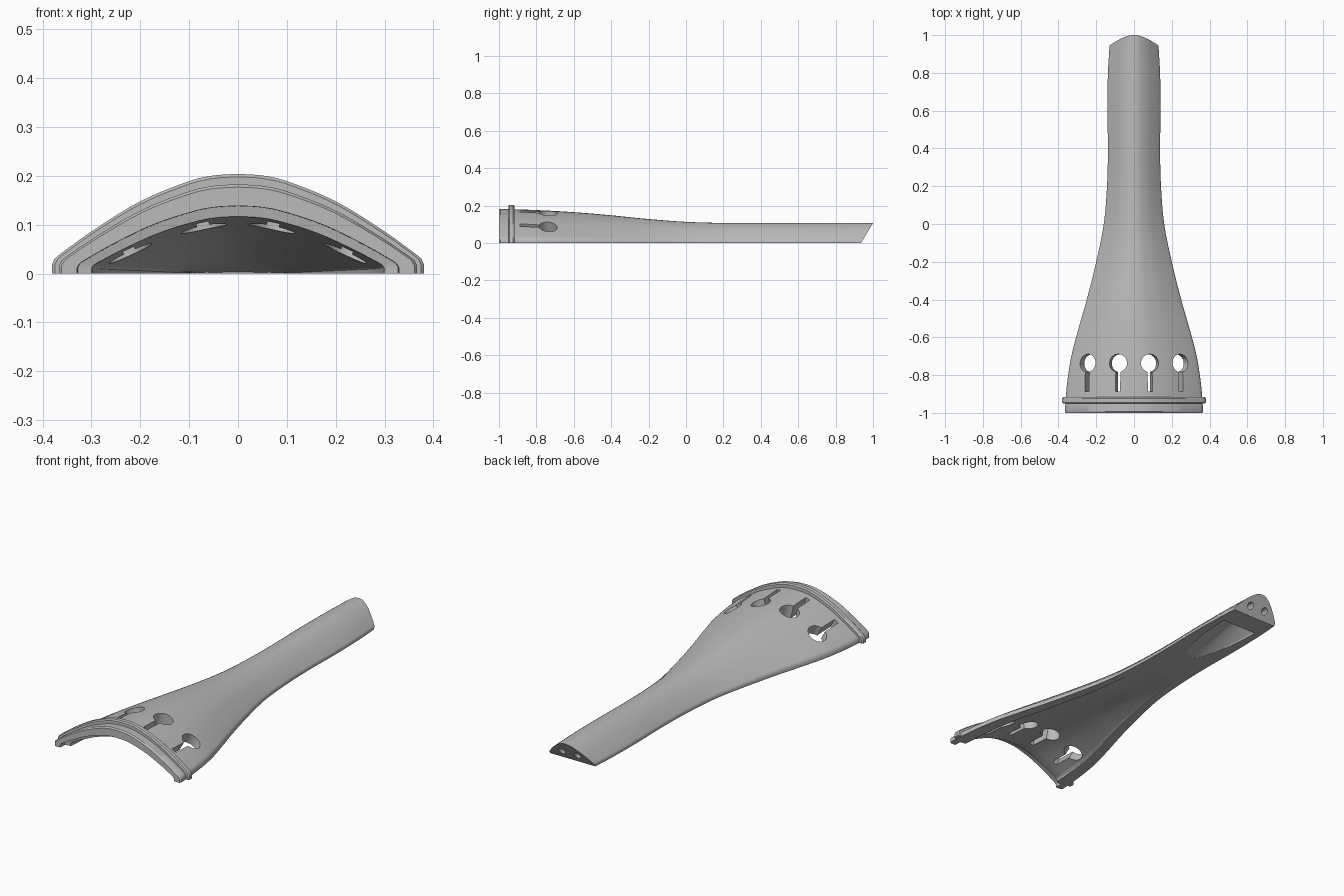
import bpy, bmesh, math
from mathutils import Vector, Matrix

cube = bpy.data.objects.get("Cube")
if cube:
    bpy.data.objects.remove(cube, do_unlink=True)

grey = bpy.data.materials.new("satin grey")
grey.use_nodes = True
grey.diffuse_color = (0.5, 0.5, 0.5, 1)
grey.node_tree.nodes["Principled BSDF"].inputs["Base Color"].default_value = (0.5, 0.5, 0.5, 1)


def smooth(points, x):
    """Smooth cubic interpolation of (x, value...) rows."""
    n = len(points)
    x = min(max(x, points[0][0]), points[-1][0])
    i = next(k for k in range(n - 1) if x <= points[k + 1][0])

    def slope(k, c):
        a, b = points[max(k - 1, 0)], points[min(k + 1, n - 1)]
        return (b[c] - a[c]) / (b[0] - a[0])
    p, q = points[i], points[i + 1]
    d = q[0] - p[0]
    t = (x - p[0]) / d
    return [(2*t**3 - 3*t**2 + 1) * p[c] + (t**3 - 2*t**2 + t) * d * slope(i, c)
            + (3*t**2 - 2*t**3) * q[c] + (t**3 - t**2) * d * slope(i + 1, c)
            for c in range(1, len(p))]


# Arched half section: fraction of half width, fraction of height
ARCH = [(0, 1), (0.13, 0.985), (0.26, 0.93), (0.53, 0.72), (0.79, 0.42), (0.96, 0.19)]
half = [(u, smooth(ARCH, u)[0]) for u in [0.96 * k / 18 for k in range(19)]]
half += [(0.985, 0.15), (1, 0.09), (1, 0)]
SECTION = [(-u, v) for u, v in reversed(half[1:])] + half


def new_object(name, bm):
    bmesh.ops.recalc_face_normals(bm, faces=bm.faces)
    mesh = bpy.data.meshes.new(name)
    bm.to_mesh(mesh)
    bm.free()
    obj = bpy.data.objects.new(name, mesh)
    bpy.context.collection.objects.link(obj)
    mesh.materials.append(grey)
    return obj


def loft(stations, drop=0.0):
    """Closed arched solid through (y, half width, height) stations."""
    bm = bmesh.new()
    rings = []
    for y, w, h in stations:
        ring = [bm.verts.new((u * w, y, v * h)) for u, v in SECTION]
        if drop:
            ring += [bm.verts.new((s * w, y, -drop)) for s in (1, -1)]
        rings.append(ring)
    n = len(rings[0])
    for a, b in zip(rings, rings[1:]):
        for i in range(n):
            j = (i + 1) % n
            bm.faces.new((a[i], a[j], b[j], b[i]))
    bm.faces.new(rings[0])
    bm.faces.new(rings[-1])
    return bm


def cut(target, cutter):
    cutter.hide_render = True
    bpy.context.view_layer.objects.active = target
    mod = target.modifiers.new("cut", 'BOOLEAN')
    mod.operation = 'DIFFERENCE'
    mod.solver = 'EXACT'
    mod.object = cutter
    bpy.ops.object.modifier_apply(modifier=mod.name)


# Body: wide arched front flowing into a narrow neck, slanted tail end
OUTLINE = [(-1, 0.367, 0.183), (-0.85, 0.355, 0.178), (-0.7, 0.332, 0.171),
           (-0.55, 0.293, 0.161), (-0.4, 0.25, 0.148), (-0.2, 0.2, 0.128), (0, 0.16, 0.113),
           (0.2, 0.143, 0.107), (0.4, 0.138, 0.106), (0.6, 0.141, 0.107),
           (0.8, 0.138, 0.108), (0.94, 0.13, 0.107), (1.05, 0.125, 0.106)]
steps = 50
body_rows = [(-1, 0.361, 0.177)]
for k in range(steps + 1):
    y = -0.992 + 2.042 * k / steps
    body_rows.append((y, *smooth(OUTLINE, y)))
bm = loft(body_rows)
bmesh.ops.bisect_plane(bm, geom=bm.verts[:] + bm.edges[:] + bm.faces[:],
                       plane_co=(0, 0.936, 0), plane_no=(0, 1, -0.6), clear_outer=True)
bmesh.ops.holes_fill(bm, edges=[e for e in bm.edges if e.is_boundary])
body = new_object("body", bm)

# Raised string ridge across the wide end
ridge = new_object("string_ridge", loft([(-0.95, 0.375, 0.198), (-0.944, 0.381, 0.204),
                                         (-0.924, 0.381, 0.204), (-0.917, 0.375, 0.198)]))

# Hollow underside with a stepped lip, fading out towards the neck
HOLLOW = [(-0.955, 0.298, 0.116), (-0.7, 0.272, 0.098), (-0.4, 0.2, 0.066),
          (-0.1, 0.135, 0.032), (0.2, 0.1, 0.003)]
rows = [(-1.1, 0.333, 0.14), (-0.962, 0.328, 0.138), (-0.958, 0.3, 0.117)]
rows += [(y, *smooth(HOLLOW, y)) for y in [-0.955 + 1.155 * k / 20 for k in range(21)]]
cutters = [new_object("hollow_cutter", loft(rows, 0.05))]
cut(ridge, cutters[0])

# Pocket under the tail: rounded tip, deepening to a straight wall
rows = []
for k in range(1, 17):
    t = (k / 16) ** 1.5
    rows.append((0.43 + 0.39 * t, 0.1 * math.sqrt(t * (2 - t)), 0.07 * t))
cutters.append(new_object("pocket_cutter", loft(rows, 0.03)))


def prism(name, outline, depth, matrix):
    bm = bmesh.new()
    low = [bm.verts.new((x, y, -depth)) for x, y in outline]
    top = [bm.verts.new((x, y, depth)) for x, y in outline]
    bm.faces.new(low)
    bm.faces.new(top)
    for i in range(len(low)):
        j = (i + 1) % len(low)
        bm.faces.new((low[i], low[j], top[j], top[i]))
    bm.transform(matrix)
    return new_object(name, bm)


# Keyholes: round hole with a slot towards the front, square to the surface
r, s = 0.048, 0.0125
a0 = math.asin(s / r)
keyhole = [(s, -0.15), (s, -0.05)]
for k in range(33):
    a = -math.pi / 2 + a0 + (2 * math.pi - 2 * a0) * k / 32
    keyhole.append((r * math.cos(a), r * math.sin(a)))
keyhole += [(-s, -0.05), (-s, -0.15)]
keyhole = [p for p in keyhole if abs(p[1] + 0.05) > 0.0001]
for x, z, tilt in ((-0.243, 0.083, -29), (-0.083, 0.157, -11), (0.083, 0.157, 11), (0.243, 0.083, 29)):
    place = Matrix.Translation((x, -0.737, z)) @ Matrix.Rotation(math.radians(tilt), 4, 'Y')
    cutters.append(prism("keyhole_cutter", keyhole, 0.13, place))

# Two cord holes from the slanted end into the pocket
circle = [(0.017 * math.cos(math.tau * k / 20), 0.017 * math.sin(math.tau * k / 20)) for k in range(20)]
for x in (-0.045, 0.045):
    place = Matrix.Translation((x, 0.91, 0.043)) @ Matrix.Rotation(math.pi / 2, 4, 'X')
    cutters.append(prism("cord_hole_cutter", circle, 0.12, place))

for cutter in cutters:
    cut(body, cutter)
for cutter in cutters:
    bpy.data.objects.remove(cutter, do_unlink=True)

# Smooth shading with sharp edges kept
bpy.ops.object.select_all(action='DESELECT')
for obj in (body, ridge):
    obj.select_set(True)
bpy.context.view_layer.objects.active = body
bpy.ops.object.shade_smooth_by_angle(angle=math.radians(32))
